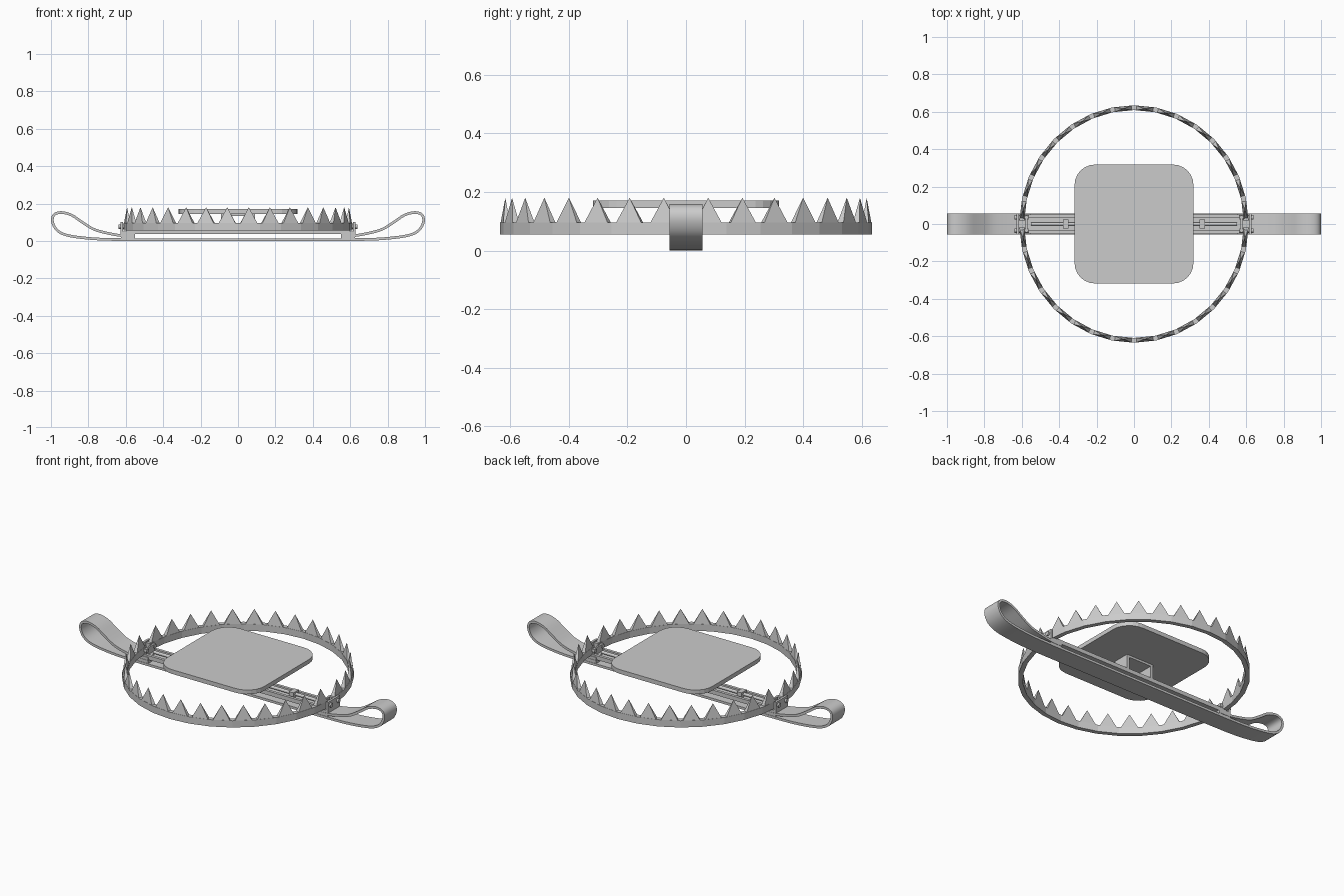
import bpy, bmesh, math
from mathutils import Vector

if "Cube" in bpy.data.objects:
    bpy.data.objects.remove(bpy.data.objects["Cube"])


def make(name, bm):
    bmesh.ops.recalc_face_normals(bm, faces=bm.faces)
    me = bpy.data.meshes.new(name)
    bm.to_mesh(me)
    bm.free()
    ob = bpy.data.objects.new(name, me)
    bpy.context.collection.objects.link(ob)
    return ob


def box(name, x0, x1, y0, y1, z0, z1):
    bm = bmesh.new()
    bmesh.ops.create_cube(bm, size=1)
    for v in bm.verts:
        v.co = ((x0 + x1) / 2 + v.co.x * (x1 - x0), (y0 + y1) / 2 + v.co.y * (y1 - y0),
                (z0 + z1) / 2 + v.co.z * (z1 - z0))
    return make(name, bm)


def rod(name, x0, x1, y, z, r, sides=12):
    bpy.ops.mesh.primitive_cylinder_add(vertices=sides, radius=r, depth=x1 - x0,
                                        location=((x0 + x1) / 2, y, z), rotation=(0, math.pi / 2, 0))
    bpy.context.object.name = name


def sweep(bm, rings, closed=False):
    # skin consecutive quad cross-sections and cap the ends
    vs = [[bm.verts.new(p) for p in r] for r in rings]
    for a, b in zip(vs, vs[1:]):
        for i in range(4):
            j = (i + 1) % 4
            bm.faces.new((a[i], a[j], b[j], b[i]))
    bm.faces.new(vs[0])
    bm.faces.new(vs[-1][::-1])


def smooth_path(pts, n=4):
    # Catmull-Rom through the control points
    p = [Vector(q) for q in pts]
    p = [2 * p[0] - p[1]] + p + [2 * p[-1] - p[-2]]
    out = []
    for i in range(1, len(p) - 2):
        a, b, c, d = p[i - 1:i + 3]
        for k in range(n):
            t = k / n
            out.append(0.5 * (2 * b + (c - a) * t + (2 * a - 5 * b + 4 * c - d) * t * t
                              + (3 * b - a - 3 * c + d) * t ** 3))
    return out + [p[-2]]


# Flat leaf springs: long bottom strip curling over into a loop at each end
SPRING = [(0.58, 0.007), (0.72, 0.009), (0.83, 0.017), (0.92, 0.032), (0.97, 0.06),
          (0.992, 0.105), (0.983, 0.14), (0.945, 0.152), (0.89, 0.138), (0.83, 0.098),
          (0.77, 0.062), (0.70, 0.042), (0.62, 0.028), (0.55, 0.026)]
HW, T = 0.057, 0.007
path = smooth_path(SPRING)
for s, side in ((-1, "left"), (1, "right")):
    rings = []
    for i, p in enumerate(path):
        d = (path[min(i + 1, len(path) - 1)] - path[max(i - 1, 0)]).normalized()
        n = Vector((-d.y, d.x)) * T
        a, b = p + n, p - n
        rings.append([(s * a.x, -HW, a.y), (s * a.x, HW, a.y), (s * b.x, HW, b.y), (s * b.x, -HW, b.y)])
    bm = bmesh.new()
    sweep(bm, rings)
    ob = make("spring_" + side, bm)
    bpy.context.view_layer.objects.active = ob
    ob.select_set(True)
    bpy.ops.object.shade_smooth_by_angle(angle=math.radians(35))
    ob.select_set(False)
box("bottom_strip", -0.6, 0.6, -HW, HW, 0, 0.014)

# Upper channel bar with raised side rails
box("channel_floor", -0.6, 0.6, -0.05, 0.05, 0.036, 0.047)
for s, side in ((-1, "front"), (1, "back")):
    ys = sorted((s * 0.035, s * 0.052))
    box("channel_rail_" + side, -0.6, 0.6, *ys, 0.036, 0.06)

# Two toothed half-ring jaws
RX, RY, HT, N = 0.6, 0.622, 0.013, 16
Z0, Z1, ZT = 0.055, 0.095, 0.18


def jaw_pt(a, off, s):
    return Vector(((RX + off) * math.cos(a), s * (RY + off) * math.sin(a), 0))


for s, side in ((-1, "front"), (1, "back")):
    a0 = math.radians(1.5)
    angs = [a0 + (math.pi - 2 * a0) * i / N for i in range(N + 1)]
    bm = bmesh.new()
    rings = []
    for a in angs:
        o, i = jaw_pt(a, HT, s), jaw_pt(a, -HT, s)
        rings.append([(o.x, o.y, Z0), (o.x, o.y, Z1), (i.x, i.y, Z1), (i.x, i.y, Z0)])
    sweep(bm, rings)
    make("jaw_" + side, bm)
    bm = bmesh.new()
    for a, b in zip(angs, angs[1:]):
        p, q = jaw_pt(a, 0, s), jaw_pt(b, 0, s)
        c, t = (p + q) / 2, (q - p).normalized()
        n = Vector((-t.y, t.x, 0))
        base = [bm.verts.new(c + t * u * 0.046 + n * w * 0.012 + Vector((0, 0, Z1 - 0.002)))
                for u, w in ((-1, -1), (1, -1), (1, 1), (-1, 1))]
        tip = bm.verts.new(c + Vector((0, 0, ZT)))
        bm.faces.new(base)
        for k in range(4):
            bm.faces.new((base[k], base[(k + 1) % 4], tip))
    make("teeth_" + side, bm)

# End posts, jaw pivots and trigger rods on both ends
for s, side in ((-1, "left"), (1, "right")):
    def X(a, b):
        return sorted((s * a, s * b))
    box("post_foot_" + side, *X(0.55, 0.625), -0.055, 0.055, 0.014, 0.05)
    box("outer_post_" + side, *X(0.615, 0.628), -0.055, 0.055, 0.03, 0.1)
    box("inner_post_" + side, *X(0.57, 0.58), -0.045, 0.045, 0.045, 0.09)
    for y in (-0.035, 0.035):
        rod("jaw_pivot_" + side, *X(0.565, 0.638), y, 0.077, 0.012)
    rod("trigger_rod_" + side, *X(0.09, 0.55), 0, 0.062, 0.009)
    box("rod_block_" + side, *X(0.35, 0.38), -0.025, 0.025, 0.045, 0.078)

# Pan support bracket: two legs with a cross plate
for s, side in ((-1, "left"), (1, "right")):
    box("bracket_leg_" + side, *sorted((s * 0.075, s * 0.09)), -0.05, 0.05, 0.047, 0.147)
box("bracket_top", -0.09, 0.09, -0.05, 0.05, 0.132, 0.147)

# Rounded square pressure pan
bm = bmesh.new()
H, R, M = 0.318, 0.11, 6
outline = []
for q in range(4):
    cx, cy = (H - R) * (1, -1, -1, 1)[q], (H - R) * (1, 1, -1, -1)[q]
    for k in range(M + 1):
        a = math.pi / 2 * (q + k / M)
        outline.append(bm.verts.new((cx + R * math.cos(a), cy + R * math.sin(a), 0.145)))
f = bm.faces.new(outline)
ext = bmesh.ops.extrude_face_region(bm, geom=[f], use_keep_orig=True)
for v in ext["geom"]:
    if isinstance(v, bmesh.types.BMVert):
        v.co.z = 0.17
make("pan", bm)
